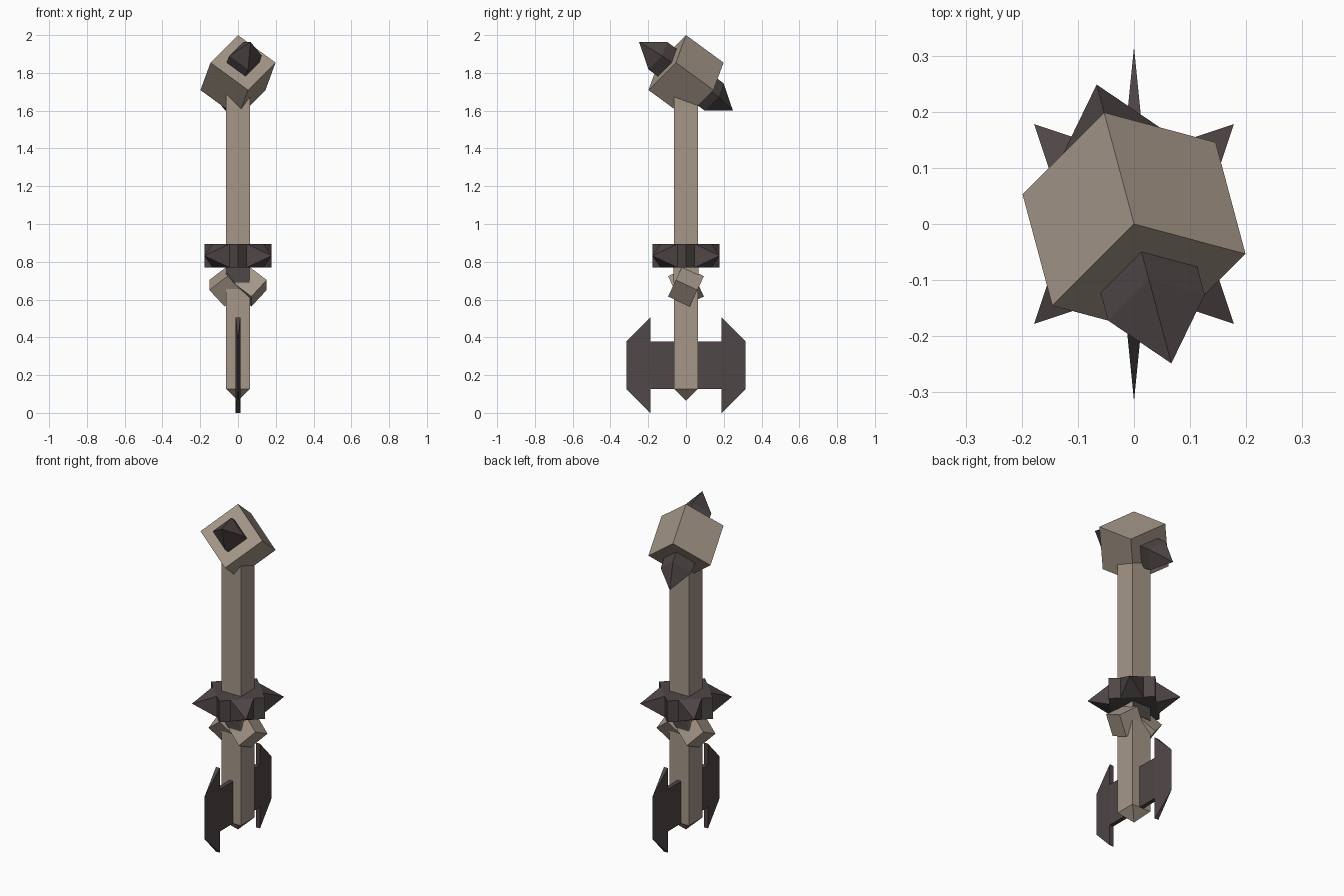
import bpy, bmesh, math
from mathutils import Vector, Matrix

if "Cube" in bpy.data.objects:
    bpy.data.objects.remove(bpy.data.objects["Cube"])

U = 0.126                      # module the whole weapon is built on
H = U / 2
HEAD_Z = 2.0 - math.sqrt(3) * U


def material(name, rgb):
    m = bpy.data.materials.new(name)
    m.diffuse_color = (*rgb, 1)
    m.use_nodes = True
    m.node_tree.nodes["Principled BSDF"].inputs["Base Color"].default_value = m.diffuse_color
    return m


WOOD = material("pale_wood", (0.38, 0.31, 0.25))
IRON = material("dark_iron", (0.08, 0.063, 0.063))


def hull(name, points, mat, matrix=Matrix()):
    """Flat-faced convex solid around the given points."""
    bm = bmesh.new()
    for p in points:
        bm.verts.new(matrix @ Vector(p))
    bmesh.ops.convex_hull(bm, input=bm.verts)
    bmesh.ops.dissolve_limit(bm, angle_limit=0.01, verts=bm.verts, edges=bm.edges)
    bmesh.ops.recalc_face_normals(bm, faces=bm.faces)
    me = bpy.data.meshes.new(name)
    bm.to_mesh(me)
    bm.free()
    me.materials.append(mat)
    ob = bpy.data.objects.new(name, me)
    bpy.context.collection.objects.link(ob)
    return ob


def box(hx, hy, z0, z1):
    return [(x, y, z) for x in (-hx, hx) for y in (-hy, hy) for z in (z0, z1)]


def rot(angle, axis):
    return Matrix.Rotation(math.radians(angle), 4, axis)


# Shaft with a pyramid point at the bottom
hull("shaft", box(H, H, U, 1.70) + [(0, 0, H)], WOOD)

# Axe blades: flat plate through the shaft, sharpened outer edges
T = 0.1 * U
hull("blade_plate", box(T, 1.5 * U, U, 3 * U), IRON)
for side, label in ((1, "back"), (-1, "front")):
    edge = [(x, side * 1.5 * U, z) for x in (-T, T) for z in (0, 4 * U)]
    edge += [(0, side * 2.5 * U, z) for z in (U, 3 * U)]
    hull("blade_edge_" + label, edge, IRON)

# Guard: square collar turned 45 degrees, with a spike on each face
GUARD = Matrix.Translation((0, 0, 0.832))
hull("guard_collar", box(U, U, -H, H), IRON, GUARD @ rot(45, 'Z'))
for i in range(4):
    spike = [(U, y, z) for y in (-H, H) for z in (-H, H)] + [(2 * U, 0, 0)]
    hull(f"guard_spike_{i + 1}", spike, IRON, GUARD @ rot(45 + 90 * i, 'Z'))

# Iron plate under the guard, showing on the front and back of the shaft
hull("guard_plate", box(H - 0.001, H + 0.003, 0.69, 0.80), IRON)

# Tilted knuckle cubes on both sides of the shaft
for i, label in enumerate(("right", "left")):
    place = (rot(180 * i, 'Z') @ Matrix.Translation((H, 0, 0.67))
             @ rot(-25, 'X') @ rot(40, 'Y'))
    hull("knuckle_" + label, box(H, H, -H, H), WOOD, place)

# Head: cube standing on its corner
axes = []
for az in (105, -15, 225):
    a = math.radians(az)
    axes.append(Vector((math.sqrt(2 / 3) * math.cos(a),
                        math.sqrt(2 / 3) * math.sin(a), -1 / math.sqrt(3))))
HEAD = Matrix.Translation((0, 0, HEAD_Z)) @ Matrix(
    (axes[1], axes[2], axes[0])).transposed().to_4x4()
hull("head_cube", box(U, U, -U, U), WOOD, HEAD)

# Head spikes: square stub and pyramid on two opposite faces
for side, label in ((1, "back"), (-1, "front")):
    stub = box(H, H, side * 0.9 * U, side * 1.5 * U) + [(0, 0, side * 2.5 * U)]
    hull("head_spike_" + label, stub, IRON, HEAD)
